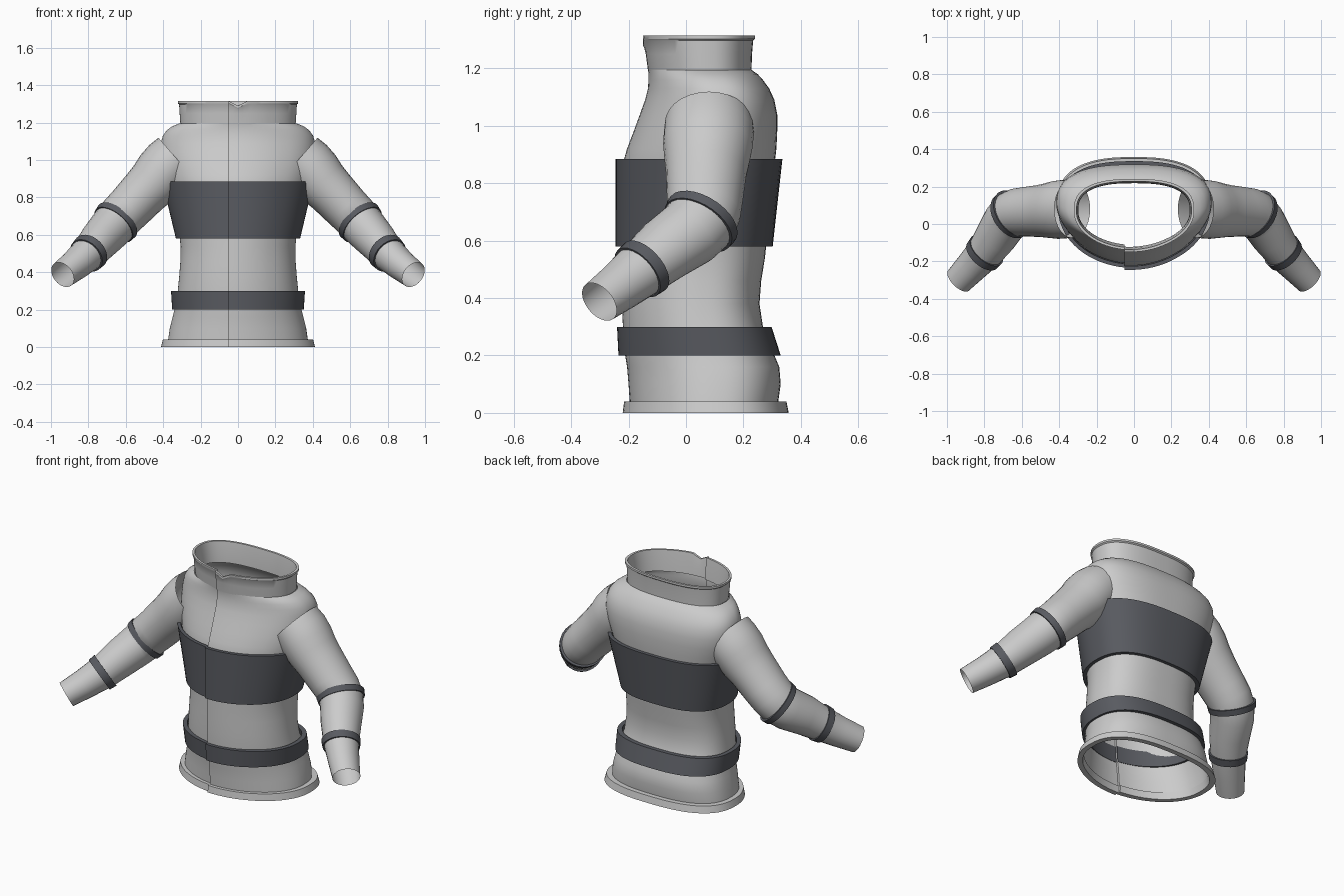
import bpy, math
from mathutils import Vector

if "Cube" in bpy.data.objects:
    bpy.data.objects.remove(bpy.data.objects["Cube"])


def material(name, rgb):
    m = bpy.data.materials.new(name)
    m.diffuse_color = (*rgb, 1)
    m.use_nodes = True
    m.node_tree.nodes["Principled BSDF"].inputs["Base Color"].default_value = m.diffuse_color
    return m


CLOTH = material("light grey cloth", (0.60, 0.60, 0.60))
STRAP = material("dark grey strap", (0.10, 0.105, 0.12))


def loft(name, rings, mat, closed=False):
    """Skin a list of equally long point rings."""
    n = len(rings[0])
    verts = [p for r in rings for p in r]
    rows = len(rings)
    faces = []
    for i in range(rows if closed else rows - 1):
        k = (i + 1) % rows
        for j in range(n):
            l = (j + 1) % n
            faces.append((i * n + j, i * n + l, k * n + l, k * n + j))
    mesh = bpy.data.meshes.new(name)
    mesh.from_pydata(verts, [], faces)
    mesh.materials.append(mat)
    ob = bpy.data.objects.new(name, mesh)
    bpy.context.collection.objects.link(ob)
    bpy.ops.object.select_all(action='DESELECT')
    ob.select_set(True)
    bpy.context.view_layer.objects.active = ob
    bpy.ops.object.shade_smooth_by_angle(angle=math.radians(35))
    return ob


def body_ring(z, hw, yf, yb, notch=0.0, cols=80):
    """Oval with a flatter back; the front overlaps in a step at x = -0.05."""
    cy = yf + 0.55 * (yb - yf)
    start = -math.acos(-0.05 / hw)
    pts = []
    for j in range(cols + 1):
        t = start + 2 * math.pi * j / cols
        c, s = math.cos(t), math.sin(t)
        e = 2 / 2.6 if s > 0 else 1.0
        x = hw * math.copysign(abs(c) ** e, c)
        y = cy + (yb - cy if s > 0 else cy - yf) * math.copysign(abs(s) ** e, s)
        y -= 0.012 * max(0, 1 - j / 10)
        dip = notch * max(0, 1 - abs(x) / 0.05) if s < 0 else 0
        pts.append((x, y, z - dip))
    return pts


def band(name, top, bottom, depth, mat):
    """Hollow belt with closed rims, around the torso."""
    def inner(r):
        return (r[0], r[1] - depth, r[2] + depth, r[3] - depth)
    rows = [inner(bottom), bottom, top, inner(top)]
    return loft(name, [body_ring(*r) for r in rows], mat, closed=True)


# torso shell: height, half width, front y, back y
TORSO = [
    (0.03, 0.375, -0.185, 0.32), (0.10, 0.365, -0.19, 0.33), (0.16, 0.35, -0.195, 0.325),
    (0.22, 0.335, -0.205, 0.30), (0.30, 0.322, -0.21, 0.268), (0.38, 0.314, -0.212, 0.256),
    (0.46, 0.308, -0.212, 0.262), (0.54, 0.307, -0.212, 0.275), (0.64, 0.318, -0.212, 0.285),
    (0.76, 0.345, -0.212, 0.295), (0.86, 0.375, -0.212, 0.308), (0.92, 0.392, -0.195, 0.315),
    (0.98, 0.408, -0.172, 0.318), (1.04, 0.415, -0.15, 0.318), (1.09, 0.413, -0.132, 0.308),
    (1.13, 0.402, -0.122, 0.290), (1.16, 0.380, -0.12, 0.268), (1.18, 0.353, -0.12, 0.25),
    (1.195, 0.315, -0.122, 0.228)]
loft("torso", [body_ring(*r) for r in TORSO], CLOTH)

# standing collar with a turned lip and a notch at the closure
COLLAR = [(1.19, 0.308, -0.122, 0.228, 0), (1.25, 0.312, -0.13, 0.23, 0),
          (1.297, 0.315, -0.136, 0.234, 0.025), (1.303, 0.322, -0.14, 0.241, 0.025),
          (1.315, 0.322, -0.14, 0.241, 0.025), (1.315, 0.308, -0.127, 0.228, 0.025),
          (1.25, 0.300, -0.118, 0.22, 0), (1.19, 0.298, -0.112, 0.218, 0)]
loft("collar", [body_ring(*r) for r in COLLAR], CLOTH)

# hem and straps around the body
band("hem", (0.04, 0.402, -0.205, 0.35), (0.0, 0.412, -0.21, 0.358), 0.03, CLOTH)
band("waist_belt", (0.30, 0.358, -0.23, 0.298), (0.20, 0.352, -0.225, 0.330), 0.025, STRAP)
band("chest_band", (0.885, 0.405, -0.235, 0.336), (0.58, 0.332, -0.235, 0.302), 0.02, STRAP)

# sleeve path from shoulder to cuff: centre and radius
SLEEVE = [((0.33, 0.080, 1.01), 0.145), ((0.37, 0.080, 0.975), 0.148), ((0.41, 0.076, 0.93), 0.147),
          ((0.45, 0.073, 0.88), 0.140), ((0.50, 0.070, 0.83), 0.132), ((0.58, 0.066, 0.745), 0.125),
          ((0.625, 0.062, 0.70), 0.122), ((0.655, 0.05, 0.665), 0.120), ((0.69, 0.01, 0.625), 0.116),
          ((0.74, -0.07, 0.57), 0.108), ((0.80, -0.155, 0.50), 0.094),
          ((0.87, -0.23, 0.44), 0.083), ((0.938, -0.302, 0.387), 0.074)]


def sleeve_ring(side, centre, direction, r, cols=28):
    d = Vector(direction).normalized()
    u = Vector((0, 1, 0))
    u = (u - d * u.dot(d)).normalized()
    v = d.cross(u)
    pts = []
    for j in range(cols):
        a = 2 * math.pi * j / cols
        p = Vector(centre) + u * (r * 1.06 * math.cos(a)) + v * (r * math.sin(a))
        pts.append((side * p.x, p.y, p.z))
    return pts


def path_dir(i):
    a = Vector(SLEEVE[max(i - 1, 0)][0])
    b = Vector(SLEEVE[min(i + 1, len(SLEEVE) - 1)][0])
    return (b - a).normalized()


for side, label in ((1, "left"), (-1, "right")):
    loft(label + "_sleeve",
         [sleeve_ring(side, c, path_dir(i), r) for i, (c, r) in enumerate(SLEEVE)], CLOTH)
    # elbow and forearm straps
    for name, i, half in (("elbow_strap", 7, 0.017), ("forearm_strap", 10, 0.021)):
        c, r = SLEEVE[i]
        d = path_dir(i)
        rings = [sleeve_ring(side, Vector(c) + d * (half * s), d, r + g)
                 for s, g in ((-1, -0.012), (-1, 0.010), (1, 0.006), (1, -0.012))]
        loft(label + "_" + name, rings, STRAP, closed=True)

# consistent outward normals
for ob in bpy.context.collection.objects:
    bpy.ops.object.select_all(action='DESELECT')
    ob.select_set(True)
    bpy.context.view_layer.objects.active = ob
    bpy.ops.object.mode_set(mode='EDIT')
    bpy.ops.mesh.select_all(action='SELECT')
    bpy.ops.mesh.normals_make_consistent(inside=False)
    bpy.ops.object.mode_set(mode='OBJECT')
